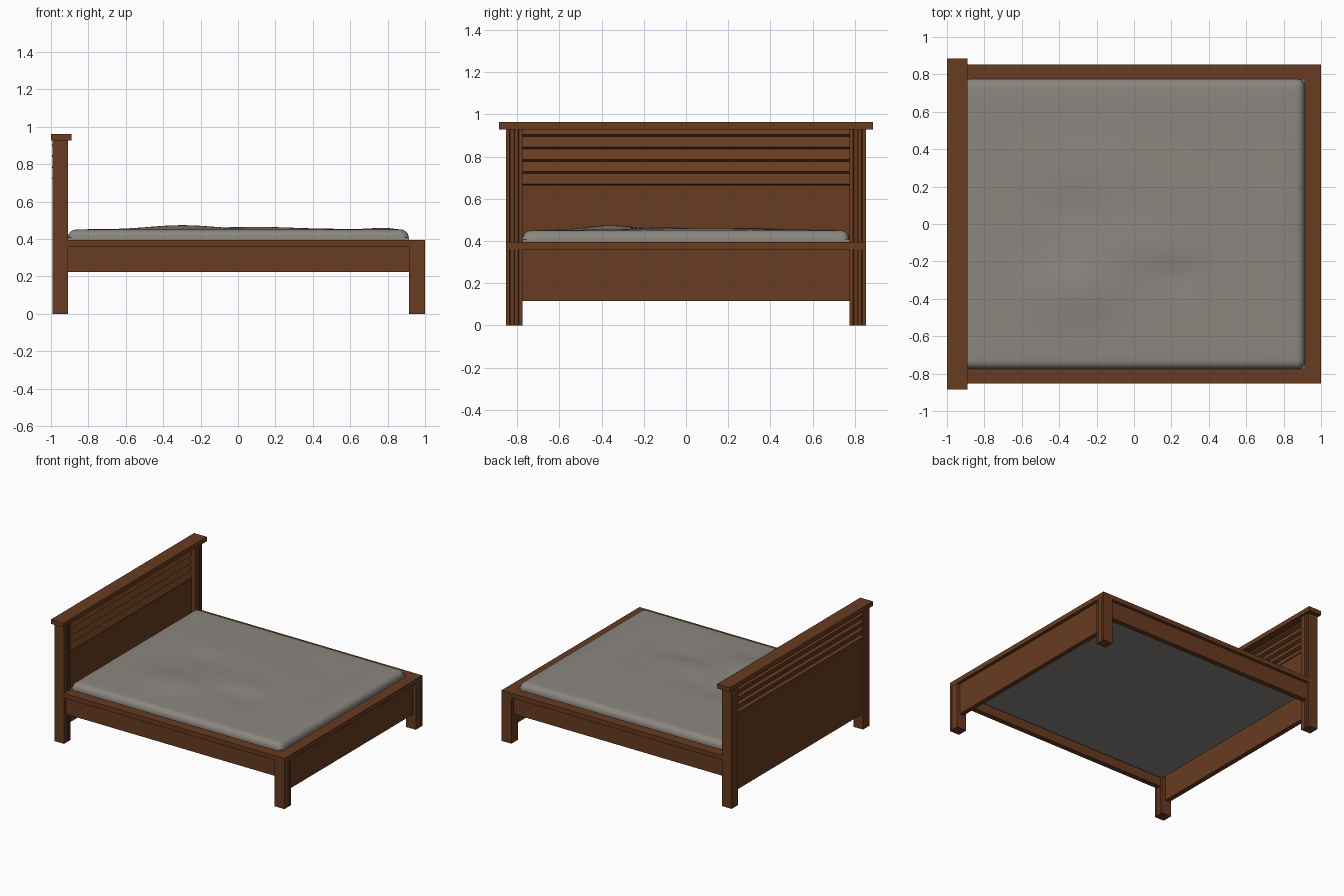
import bpy, bmesh, math

if "Cube" in bpy.data.objects:
    bpy.data.objects.remove(bpy.data.objects["Cube"])


def material(name, rgb):
    m = bpy.data.materials.new(name)
    m.diffuse_color = (*rgb, 1)
    m.use_nodes = True
    m.node_tree.nodes["Principled BSDF"].inputs["Base Color"].default_value = m.diffuse_color
    return m


WOOD = material("brown wood", (0.138, 0.044, 0.0145))
FABRIC = material("grey fabric", (0.258, 0.238, 0.212))


def finish(name, bm, mat):
    bmesh.ops.recalc_face_normals(bm, faces=bm.faces)
    me = bpy.data.meshes.new(name)
    bm.to_mesh(me)
    bm.free()
    me.materials.append(mat)
    ob = bpy.data.objects.new(name, me)
    bpy.context.collection.objects.link(ob)
    return ob


def extrude(name, pts, vec, mat=WOOD):
    """Prism from a closed outline pushed along vec."""
    bm = bmesh.new()
    f = bm.faces.new([bm.verts.new(p) for p in pts])
    r = bmesh.ops.extrude_face_region(bm, geom=[f])
    bmesh.ops.translate(bm, vec=vec, verts=[v for v in r["geom"] if isinstance(v, bmesh.types.BMVert)])
    return finish(name, bm, mat)


def box(name, x0, x1, y0, y1, z0, z1):
    return extrude(name, [(x0, y0, z0), (x1, y0, z0), (x1, y1, z0), (x0, y1, z0)], (0, 0, z1 - z0))


def grooved_post(name, x0, x1, y0, y1, height):
    """Square post with three fine vertical grooves on its +x face."""
    pts = [(x0, y1, 0), (x0, y0, 0), (x1, y0, 0)]
    for k in (1, 2, 3):
        yc = y0 + (y1 - y0) * k / 4
        pts += [(x1, yc - 0.0015, 0), (x1 - 0.003, yc, 0), (x1, yc + 0.0015, 0)]
    pts.append((x1, y1, 0))
    return extrude(name, pts, (0, 0, height))


OUT, INN = 0.853, 0.773

# Posts, legs, side rails and side top planks, mirrored left and right
for side, s in (("front", -1), ("back", 1)):
    y0, y1 = sorted((s * OUT, s * INN))
    grooved_post(side + "_headboard_post", -0.992, -0.91, y0, y1, 0.93)
    grooved_post(side + "_foot_leg", 0.915, 0.999, y0, y1, 0.362)
    a, b = sorted((s * 0.83, s * 0.79))
    box(side + "_side_rail", -0.92, 0.925, a, b, 0.225, 0.362)
    box(side + "_top_plank", -0.912, 0.915, y0, y1, 0.36, 0.396)

# Foot end
box("foot_top_plank", 0.915, 1.0, -OUT, OUT, 0.36, 0.396)
box("footboard_panel", 0.94, 0.975, -0.78, 0.78, 0.115, 0.362)

# Headboard: cap, solid panel and overlapping tilted slats
box("headboard_cap", -1.0, -0.89, -0.885, 0.885, 0.928, 0.963)
box("headboard_panel", -0.98, -0.942, -0.78, 0.78, 0.115, 0.664)
TILT = math.radians(25)
for i in range(5):
    z = 0.660 + 0.0585 * i
    length = 0.075 if i < 4 else 0.045
    dx, dz = -length * math.sin(TILT), length * math.cos(TILT)
    extrude("headboard_slat_%d" % (i + 1),
            [(-0.942, -0.778, z + 0.010), (-0.964, -0.778, z),
             (-0.964 + dx, -0.778, z + dz), (-0.942 + dx, -0.778, z + 0.010 + dz)],
            (0, 1.556, 0))

# Mattress: rounded cushion with soft uneven top
X0, X1, Y, R, BASE, TOP = -0.91, 0.913, 0.775, 0.042, 0.285, 0.449
BUMPS = [  # x, y, width x, width y, height
    (-0.30, -0.36, 0.24, 0.16, 0.022), (0.10, -0.12, 0.30, 0.15, 0.013),
    (0.22, -0.27, 0.16, 0.09, -0.008), (0.78, 0.05, 0.10, 0.40, 0.008),
    (-0.20, 0.30, 0.40, 0.18, 0.009), (-0.35, 0.08, 0.15, 0.10, -0.005),
    (0.25, 0.15, 0.30, 0.15, 0.006)]


def stations(lo, hi, n):
    """Positions packed closely where the edge curves."""
    edge = [R * (1 - math.cos(math.pi / 2 * k / 6)) for k in range(6)]
    mid = [lo + R + (hi - lo - 2 * R) * k / n for k in range(n + 1)]
    return [lo + e for e in edge] + mid + [hi - e for e in reversed(edge)]


def top_height(x, y):
    dx = max(0, R - min(x - X0, X1 - x))
    dy = max(0, R - min(y + Y, Y - y))
    z = TOP - R + math.sqrt(max(0, R * R - min(R * R, dx * dx + dy * dy)))
    fade = min(1, min(x - X0, X1 - x, y + Y, Y - y) / 0.12)
    for bx, by, wx, wy, h in BUMPS:
        z += fade * h * math.exp(-((x - bx) / wx) ** 2 - ((y - by) / wy) ** 2)
    return z + 0.003 * fade


bm = bmesh.new()
xs, ys = stations(X0, X1, 56), stations(-Y, Y, 48)
grid = [[bm.verts.new((x, y, top_height(x, y))) for y in ys] for x in xs]
for i in range(len(xs) - 1):
    for j in range(len(ys) - 1):
        bm.faces.new((grid[i][j], grid[i + 1][j], grid[i + 1][j + 1], grid[i][j + 1]))
rim = [e for e in bm.edges if e.is_boundary]
r = bmesh.ops.extrude_edge_only(bm, edges=rim)
for v in (g for g in r["geom"] if isinstance(g, bmesh.types.BMVert)):
    v.co.z = BASE
bmesh.ops.holes_fill(bm, edges=[e for e in bm.edges if e.is_boundary], sides=0)
mattress = finish("mattress", bm, FABRIC)
bpy.context.view_layer.objects.active = mattress
mattress.select_set(True)
bpy.ops.object.shade_smooth_by_angle(angle=math.radians(40))
